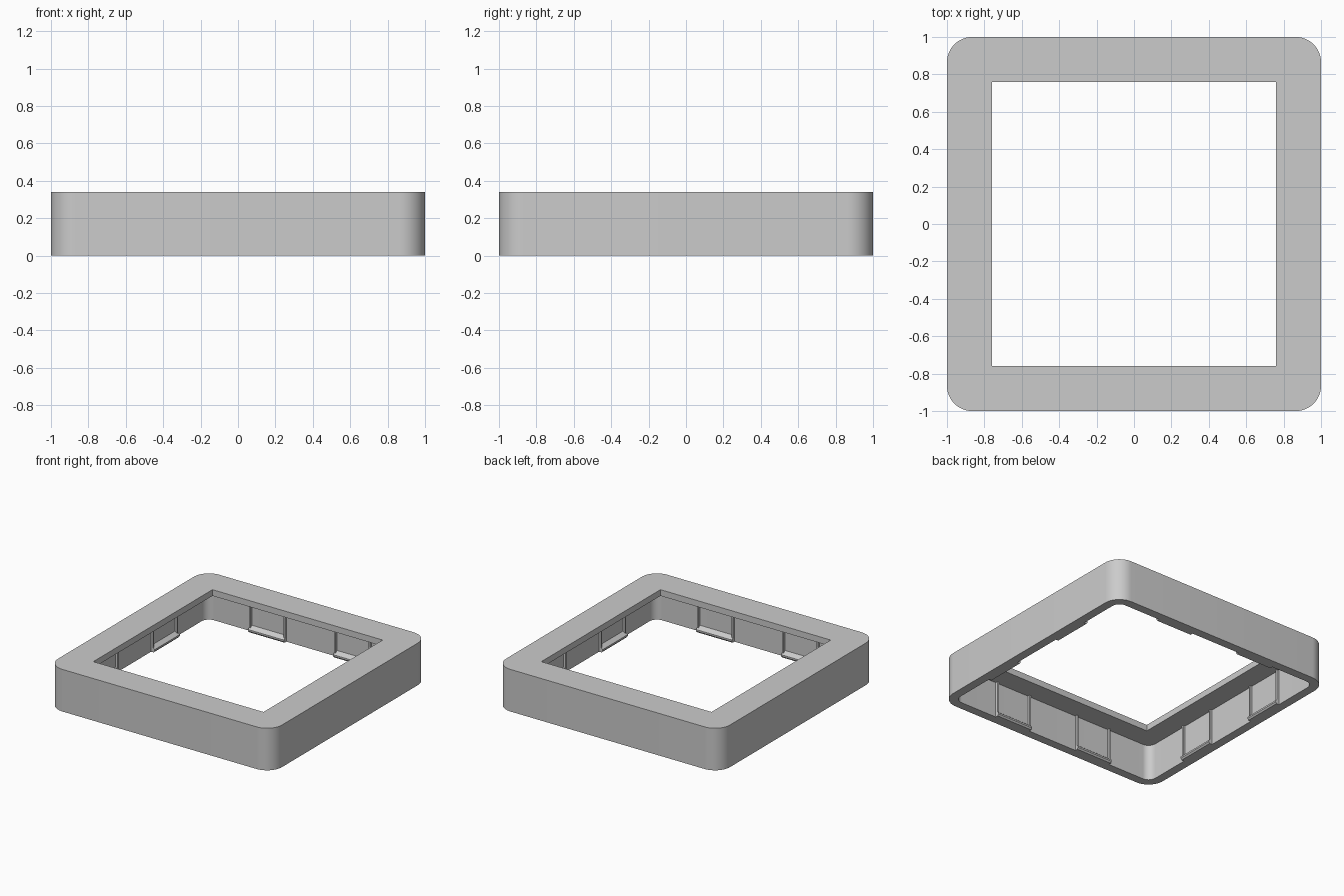
import bpy, bmesh, math
from mathutils import Matrix, Vector

cube = bpy.data.objects.get("Cube")
if cube:
    bpy.data.objects.remove(cube, do_unlink=True)

HEIGHT, PLATE, WALL, RADIUS, HOLE = 0.34, 0.05, 0.07, 0.135, 0.76
INNER = 1 - WALL

grey = bpy.data.materials.new("light_grey")
grey.use_nodes = True
grey.diffuse_color = (0.6, 0.6, 0.6, 1)
grey.node_tree.nodes["Principled BSDF"].inputs["Base Color"].default_value = (0.6, 0.6, 0.6, 1)


def make_object(name, bm):
    bmesh.ops.recalc_face_normals(bm, faces=bm.faces)
    mesh = bpy.data.meshes.new(name)
    bm.to_mesh(mesh)
    bm.free()
    mesh.materials.append(grey)
    obj = bpy.data.objects.new(name, mesh)
    bpy.context.collection.objects.link(obj)
    return obj


def rounded_box(name, half, z0, z1, radius=0):
    """Square block with rounded upright edges."""
    bm = bmesh.new()
    bmesh.ops.create_cube(bm, size=2)
    for v in bm.verts:
        v.co = (v.co.x * half, v.co.y * half, z1 if v.co.z > 0 else z0)
    if radius:
        upright = [e for e in bm.edges if abs(e.verts[0].co.z - e.verts[1].co.z) > 0.01]
        bmesh.ops.bevel(bm, geom=upright, offset=radius, segments=12, profile=0.5, affect='EDGES')
    return make_object(name, bm)


def prism(bm, profile, x0, x1):
    """Extrude a (depth, height) profile along the inside of the front wall."""
    ends = [[bm.verts.new((x, d - INNER, z)) for d, z in profile] for x in (x0, x1)]
    bm.faces.new(ends[0])
    bm.faces.new(ends[1])
    for i in range(len(profile)):
        j = (i + 1) % len(profile)
        bm.faces.new((ends[0][i], ends[0][j], ends[1][j], ends[1][i]))


# Hollow frame: rounded block, open underneath, with a square window on top
frame = rounded_box("frame", 1, 0, HEIGHT, RADIUS)
cutters = [rounded_box("cavity_cutter", INNER, -0.1, HEIGHT - PLATE, RADIUS - WALL),
           rounded_box("window_cutter", HOLE, -0.2, HEIGHT + 0.1)]
for cutter in cutters:
    cutter.hide_render = True
    mod = frame.modifiers.new(cutter.name, 'BOOLEAN')
    mod.operation, mod.solver, mod.object = 'DIFFERENCE', 'EXACT', cutter
bpy.context.view_layer.objects.active = frame
frame.select_set(True)
for mod in list(frame.modifiers):
    bpy.ops.object.modifier_apply(modifier=mod.name)
for cutter in cutters:
    bpy.data.objects.remove(cutter, do_unlink=True)
bpy.ops.object.shade_smooth_by_angle(angle=math.radians(30))

# Two snap clips inside each wall: a pair of upright ribs and a catch at the rim
hook = [(0, 0), (0.022, 0), (0.032, 0.012), (0.032, 0.025), (0, 0.05)]
rib = [(0, 0.02), (0.018, 0.02), (0.018, HEIGHT - PLATE), (0, HEIGHT - PLATE)]
CLIP_X, CLIP_HALF, RIB_WIDTH = 0.38, 0.16, 0.014

for turn, side in enumerate(("front", "left", "back", "right")):
    bm = bmesh.new()
    for centre in (-CLIP_X, CLIP_X):
        x0, x1 = centre - CLIP_HALF, centre + CLIP_HALF
        prism(bm, hook, x0, x1)
        prism(bm, rib, x0, x0 + RIB_WIDTH)
        prism(bm, rib, x1 - RIB_WIDTH, x1)
    bmesh.ops.rotate(bm, verts=bm.verts, cent=Vector(),
                     matrix=Matrix.Rotation(turn * math.pi / 2, 3, 'Z'))
    make_object(side + "_clips", bm)
